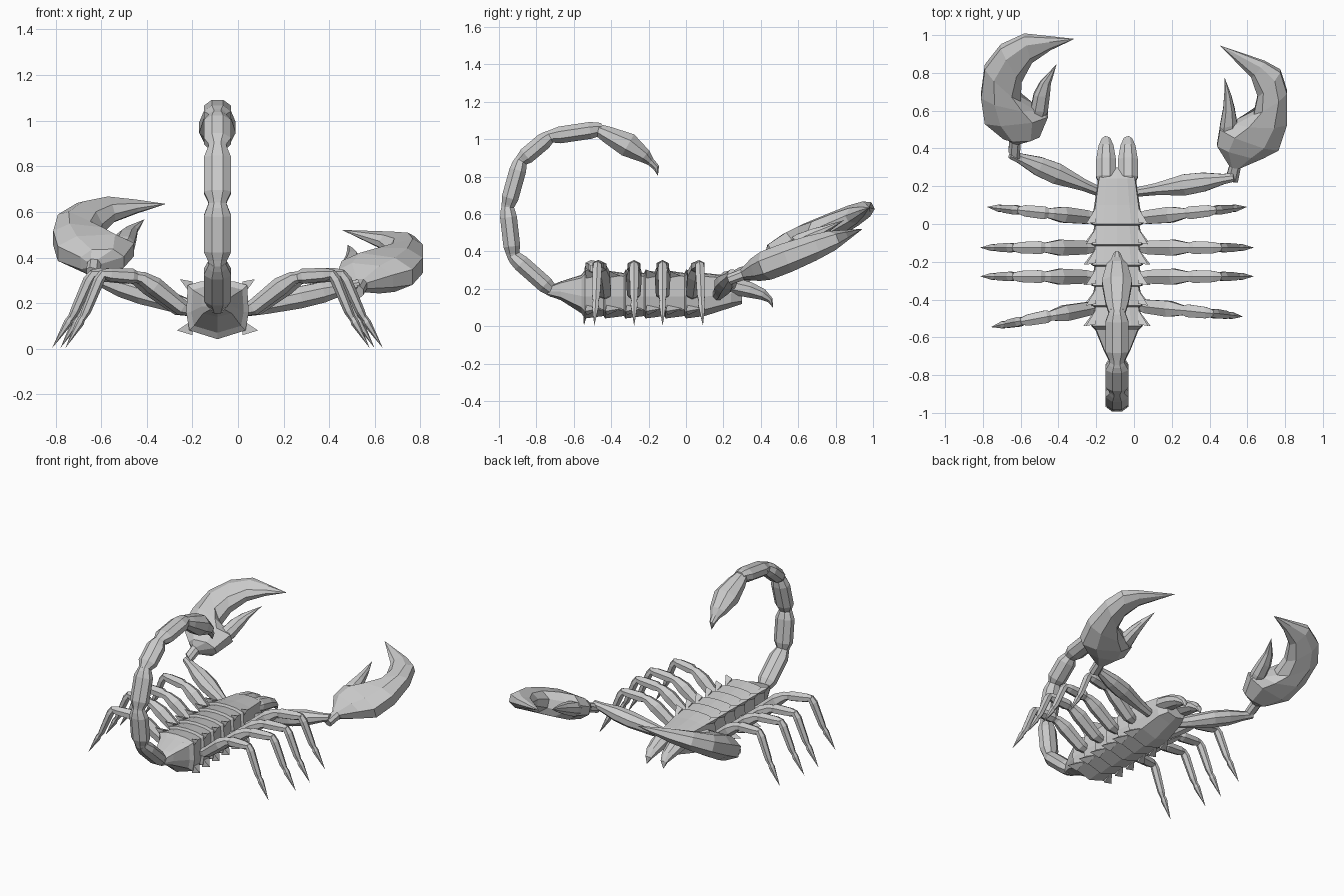
import bpy, bmesh, math
from mathutils import Vector as V

CX = -0.09  # body centre line


def loft(name, rings):
    """Skin a list of rings (a one-point ring is a tip) and cap the ends."""
    bm = bmesh.new()
    vs = [[bm.verts.new(p) for p in r] for r in rings]
    for a, b in zip(vs, vs[1:]):
        n = max(len(a), len(b))
        for i in range(n):
            j = (i + 1) % n
            if len(b) == 1:
                bm.faces.new((a[i], a[j], b[0]))
            elif len(a) == 1:
                bm.faces.new((a[0], b[j], b[i]))
            else:
                bm.faces.new((a[i], a[j], b[j], b[i]))
    for r in (vs[0], vs[-1]):
        if len(r) > 2:
            bm.faces.new(r)
    bmesh.ops.recalc_face_normals(bm, faces=bm.faces)
    me = bpy.data.meshes.new(name)
    bm.to_mesh(me)
    bm.free()
    ob = bpy.data.objects.new(name, me)
    bpy.context.collection.objects.link(ob)
    return ob


def ellipse(c, u, v, n):
    """Ring with a flat side facing u and v."""
    k = 1 / math.cos(math.pi / n)
    return [c + (u * math.cos(a) + v * math.sin(a)) * k
            for a in (2 * math.pi * (i + 0.5) / n for i in range(n))]


def tube(name, pts, side, n=8):
    """pts: (position, half width along side, half height); zero width = tip."""
    rings = []
    for i, (p, w, h) in enumerate(pts):
        if w == 0:
            rings.append([V(p)])
            continue
        d = V(pts[min(i + 1, len(pts) - 1)][0]) - V(pts[max(i - 1, 0)][0])
        u = (V(side) - d * (V(side).dot(d) / d.dot(d))).normalized()
        rings.append(ellipse(V(p), u * w, d.cross(u).normalized() * h, n))
    return loft(name, rings)


# Body: stepped armour segments between a tapered head and a tapered rear
def body_ring(y, w, zb, zt):
    h = zt - zb
    half = [(0.55, zt - 0.02 * h), (0.95, zt - 0.08 * h), (1, zb + 0.45 * h),
            (0.9, zb + 0.15 * h)]
    right = [V((CX + w * a, y, z)) for a, z in half]
    left = [V((CX - w * a, y, z)) for a, z in reversed(half)]
    return right + [V((CX, y, zb))] + left + [V((CX, y, zt))]


SEG, Y0 = 0.108, 0.10
rings = [body_ring(0.30, 0.07, 0.12, 0.22), body_ring(0.24, 0.10, 0.10, 0.27)]
for i in range(6):
    y = Y0 - i * SEG
    rings += [body_ring(y, 0.12, 0.055, 0.285),
              body_ring(y - SEG * 0.93, 0.137, 0.042, 0.30)]
rings += [body_ring(-0.56, 0.115, 0.07, 0.275), body_ring(-0.67, 0.07, 0.14, 0.24),
          body_ring(-0.74, 0.035, 0.165, 0.21)]
loft("body", rings)

# Spikes along the upper and lower edges of every segment
for s in (-1, 1):
    for i in range(6):
        y = Y0 - i * SEG
        for row, z, reach, tz in (("upper", 0.265, 0.165, 0.305), ("lower", 0.095, 0.178, 0.08)):
            x = CX + s * 0.11
            base = [V((x, y - 0.01, z)), V((x, y - 0.09, z + 0.03)), V((x, y - 0.09, z - 0.035))]
            loft(f"{row}_spike", [base, [V((CX + s * reach, y - 0.1, tz))]])

# Mouth pincers
for s in (-1, 1):
    x = CX + s * 0.058
    tube("mouth_pincer", [((x, 0.21, 0.22), 0.035, 0.03), ((x, 0.25, 0.215), 0.053, 0.045),
                          ((x, 0.34, 0.195), 0.052, 0.042), ((x, 0.41, 0.17), 0.04, 0.03),
                          ((x, 0.45, 0.14), 0.022, 0.016), ((x + s * 0.005, 0.465, 0.10), 0, 0)], (1, 0, 0))

# Tail segments curling over the back
joints = [(-0.71, 0.185), (-0.925, 0.375), (-0.955, 0.635), (-0.885, 0.885), (-0.73, 1.015), (-0.46, 1.055)]
for a, b in zip(joints, joints[1:]):
    a, b = V((CX, *a)), V((CX, *b))
    shape = [(-0.04, 0.036, 0.03), (0.05, 0.042, 0.035), (0.2, 0.06, 0.045), (0.8, 0.06, 0.045),
             (0.95, 0.045, 0.038), (1.04, 0.036, 0.03)]
    tube("tail_segment", [(a.lerp(b, t), w, h) for t, w, h in shape], (1, 0, 0))

# Stinger
tube("stinger", [((CX, y, z), w, h) for y, z, w, h in (
    (-0.48, 1.055, 0.04, 0.03), (-0.42, 1.025, 0.06, 0.045), (-0.31, 0.97, 0.08, 0.065),
    (-0.22, 0.91, 0.055, 0.038), (-0.19, 0.88, 0.03, 0.022), (-0.16, 0.85, 0.018, 0.018),
    (-0.15, 0.805, 0, 0))], (1, 0, 0))

# Walking legs: distance from centre, height, radius
LEG = [[(0.10, 0.16, 0.02), (0.17, 0.18, 0.036), (0.30, 0.275, 0.042), (0.36, 0.31, 0.03), (0.40, 0.318, 0.022)],
       [(0.37, 0.312, 0.02), (0.405, 0.318, 0.034), (0.51, 0.325, 0.03), (0.555, 0.33, 0.018)],
       [(0.54, 0.335, 0.02), (0.565, 0.30, 0.025), (0.625, 0.165, 0.021), (0.65, 0.12, 0.012)],
       [(0.64, 0.145, 0.012), (0.655, 0.115, 0.019), (0.725, 0.003, 0)]]
for s in (-1, 1):
    for yr, yt, k in ((0.02, 0.09, 0.95), (-0.125, -0.125, 1), (-0.28, -0.277, 1),
                      (-0.42, -0.49 if s > 0 else -0.545, 0.92)):
        for part, pts in zip(("thigh", "knee", "shin", "foot"), LEG):
            tube("leg_" + part, [((CX + s * d * k, yr + (yt - yr) * d / 0.72, z), r, r * 0.85)
                                 for d, z, r in pts], (0, 1, 0), 6)

# Pincer arms
ARMS = {"right": ((0.02, 0.17, 0.17), (0.52, 0.245, 0.28)),
        "left": ((-0.18, 0.17, 0.17), (-0.645, 0.365, 0.315))}
for label, (a, b) in ARMS.items():
    a, b = V(a), V(b)
    shape = [(0, 0.025, 0.03), (0.2, 0.032, 0.04), (0.5, 0.056, 0.048), (0.7, 0.05, 0.045),
             (0.9, 0.028, 0.028), (1.02, 0.022, 0.022)]
    side = V((0, 0, 1)).cross(b - a)
    tube(label + "_arm", [(a.lerp(b, t), w, h) for t, w, h in shape], side)


# Claws: inner and outer outline points seen from above, on a tilted plane
def claw(name, pairs, y0, z0, slope):
    up = V((0, -slope, 1)).normalized()
    lift = lambda x, y: V((x, y, z0 + slope * (y - y0)))
    rings = []
    for xi, yi, xo, yo, t in pairs:
        p, q = lift(xi, yi), lift(xo, yo)
        if t == 0:
            rings.append([p])
            continue
        c, u = (p + q) / 2, (q - p) / 2
        rings.append([c + u * a + up * t * b for a, b in (
            (1, 0.45), (0.5, 1), (-0.5, 1), (-1, 0.4), (-1, -0.4), (-0.5, -1), (0.5, -1), (1, -0.45))])
    loft(name, rings)


R = (0.35, 0.295, 0.38)
claw("right_claw", [(0.485, 0.24, 0.55, 0.225, 0.028), (0.505, 0.31, 0.565, 0.30, 0.03),
                    (0.44, 0.42, 0.68, 0.355, 0.065), (0.455, 0.51, 0.765, 0.40, 0.08),
                    (0.54, 0.54, 0.81, 0.535, 0.08), (0.635, 0.59, 0.81, 0.70, 0.07),
                    (0.655, 0.68, 0.775, 0.81, 0.055), (0.62, 0.78, 0.69, 0.86, 0.035),
                    (0.455, 0.945, 0.455, 0.945, 0)], *R)
claw("right_claw_finger", [(0.445, 0.43, 0.54, 0.47, 0.04), (0.455, 0.52, 0.545, 0.54, 0.045),
                           (0.472, 0.61, 0.533, 0.61, 0.035), (0.478, 0.69, 0.515, 0.68, 0.02),
                           (0.48, 0.775, 0.48, 0.775, 0)], *R)
L = (0.36, 0.325, 0.5)
claw("left_claw", [(-0.605, 0.35, -0.665, 0.385, 0.028), (-0.60, 0.43, -0.66, 0.445, 0.032),
                   (-0.50, 0.47, -0.69, 0.46, 0.065), (-0.455, 0.58, -0.79, 0.545, 0.08),
                   (-0.52, 0.615, -0.81, 0.68, 0.08), (-0.60, 0.66, -0.79, 0.83, 0.07),
                   (-0.595, 0.76, -0.705, 0.94, 0.06), (-0.54, 0.86, -0.58, 1.0, 0.045),
                   (-0.44, 0.925, -0.45, 0.99, 0.025), (-0.315, 0.98, -0.315, 0.98, 0)], *L)
claw("left_claw_finger", [(-0.475, 0.54, -0.56, 0.58, 0.04), (-0.455, 0.61, -0.545, 0.62, 0.045),
                          (-0.445, 0.69, -0.53, 0.69, 0.035), (-0.44, 0.745, -0.495, 0.755, 0.02),
                          (-0.41, 0.845, -0.41, 0.845, 0)], *L)
